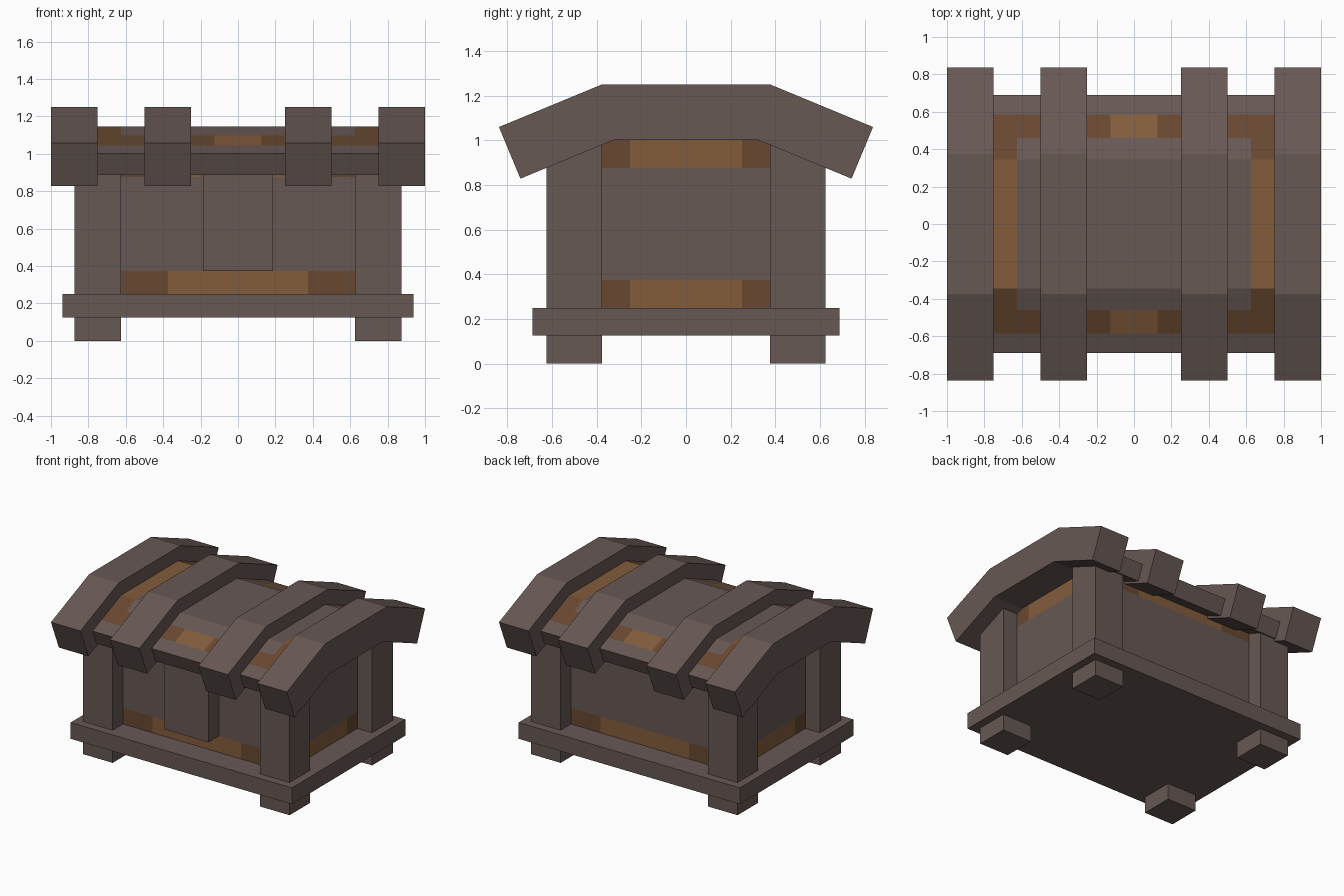
import bpy, bmesh

cube = bpy.data.objects.get("Cube")
if cube:
    bpy.data.objects.remove(cube, do_unlink=True)


def material(name, r, g, b):
    lin = [((c / 255 + 0.055) / 1.055) ** 2.4 for c in (r, g, b)] + [1.0]
    m = bpy.data.materials.new(name)
    m.use_nodes = True
    m.diffuse_color = lin
    bsdf = m.node_tree.nodes["Principled BSDF"]
    bsdf.inputs["Base Color"].default_value = lin
    bsdf.inputs["Roughness"].default_value = 0.9
    return m


DARK_FRAME, WOOD, SHADED_WOOD = 0, 1, 2
MATERIALS = [material("dark_frame", 103, 88, 84),
             material("wood", 131, 92, 59),
             material("shaded_wood", 104, 72, 48)]


def finish(name, bm, cuts=(), rule=None):
    """Cut the mesh along (axis, position) planes, colour faces by rule, add the object."""
    for axis, pos in cuts:
        co, no = [0, 0, 0], [0, 0, 0]
        co[axis], no[axis] = pos, 1
        bmesh.ops.bisect_plane(bm, geom=bm.verts[:] + bm.edges[:] + bm.faces[:],
                               plane_co=co, plane_no=no)
    bmesh.ops.recalc_face_normals(bm, faces=bm.faces[:])
    if rule:
        for f in bm.faces:
            f.material_index = rule(f.calc_center_median(), f.normal)
    me = bpy.data.meshes.new(name)
    bm.to_mesh(me)
    bm.free()
    for m in MATERIALS:
        me.materials.append(m)
    ob = bpy.data.objects.new(name, me)
    bpy.context.collection.objects.link(ob)
    return ob


def box(name, x, y, z, cuts=(), rule=None):
    bm = bmesh.new()
    bmesh.ops.create_cube(bm, size=1)
    for v in bm.verts:
        for i, (lo, hi) in enumerate((x, y, z)):
            v.co[i] = hi if v.co[i] > 0 else lo
    return finish(name, bm, cuts, rule)


def arch(name, x0, x1, half, cuts=(), rule=None):
    """Extrude a mirrored (y, z) half profile along x as three joined slabs."""
    bm = bmesh.new()
    top, tip, rim, under = half
    slabs = [[top, tip, rim, under],
             [(-top[0], top[1]), top, under, (-under[0], under[1])],
             [(-y, z) for y, z in (under, rim, tip, top)]]
    for slab in slabs:
        a = [bm.verts.new((x0, y, z)) for y, z in slab]
        b = [bm.verts.new((x1, y, z)) for y, z in slab]
        bm.faces.new(a)
        bm.faces.new(b)
        for i in range(4):
            # leave out the walls shared between slabs
            j = (i + 1) % 4
            pair = {(abs(slab[i][0]), slab[i][1]), (abs(slab[j][0]), slab[j][1])}
            if pair != {top, under}:
                bm.faces.new((a[i], a[j], b[j], b[i]))
    bmesh.ops.remove_doubles(bm, verts=bm.verts[:], dist=1e-5)
    return finish(name, bm, cuts, rule)


# Base plate, feet and corner posts
box("base_plate", (-0.9375, 0.9375), (-0.6875, 0.6875), (0.125, 0.25))
for sx, side in ((-1, "right"), (1, "left")):
    for sy, end in ((-1, "front"), (1, "back")):
        xs = sorted((sx * 0.625, sx * 0.875))
        ys = sorted((sy * 0.375, sy * 0.625))
        box(f"foot_{end}_{side}", xs, ys, (0, 0.125))
        box(f"corner_post_{end}_{side}", xs, ys, (0.25, 1.0))


# Chest body with wood bands along the bottom and top of each wall
def body_rule(c, n):
    if abs(n.z) > 0.5 or 0.375 < c.z < 0.875:
        return DARK_FRAME
    middle = abs(c.x) < 0.375 if abs(n.y) > 0.5 else abs(c.y) < 0.25
    return WOOD if middle else SHADED_WOOD


box("chest_body", (-0.75, 0.75), (-0.5, 0.5), (0.25, 1.0),
    [(2, 0.375), (2, 0.875), (0, -0.375), (0, 0.375), (1, -0.25), (1, 0.25)], body_rule)

# Plain latch block on the front
box("latch_block", (-0.1875, 0.1875), (-0.625, -0.49), (0.375, 1.0))


# Lid panel with a wood border around its dark centre
def lid_rule(c, n):
    if n.z < 0.5 or abs(c.y) > 0.585:
        return DARK_FRAME
    if n.z > 0.99:
        return WOOD if abs(c.x) > 0.625 else DARK_FRAME
    if abs(c.y) > 0.46:
        return WOOD if abs(c.x) < 0.125 else SHADED_WOOD
    return SHADED_WOOD if abs(c.x) > 0.625 else DARK_FRAME


lid_cuts = [(axis, s * p) for axis, p in ((0, 0.125), (0, 0.625), (1, 0.46), (1, 0.585))
            for s in (-1, 1)]
arch("lid_panel", -0.8, 0.8,
     [(0.345, 1.145), (0.69, 1.002), (0.642, 0.887), (0.32, 1.02)], lid_cuts, lid_rule)

# Four thick straps over the lid
strap = [(0.375, 1.25), (0.837, 1.059), (0.741, 0.828), (0.325, 1.0)]
for name, x0 in (("outer_right", -1.0), ("inner_right", -0.5),
                 ("inner_left", 0.25), ("outer_left", 0.75)):
    arch(f"lid_strap_{name}", x0, x0 + 0.25, strap)
